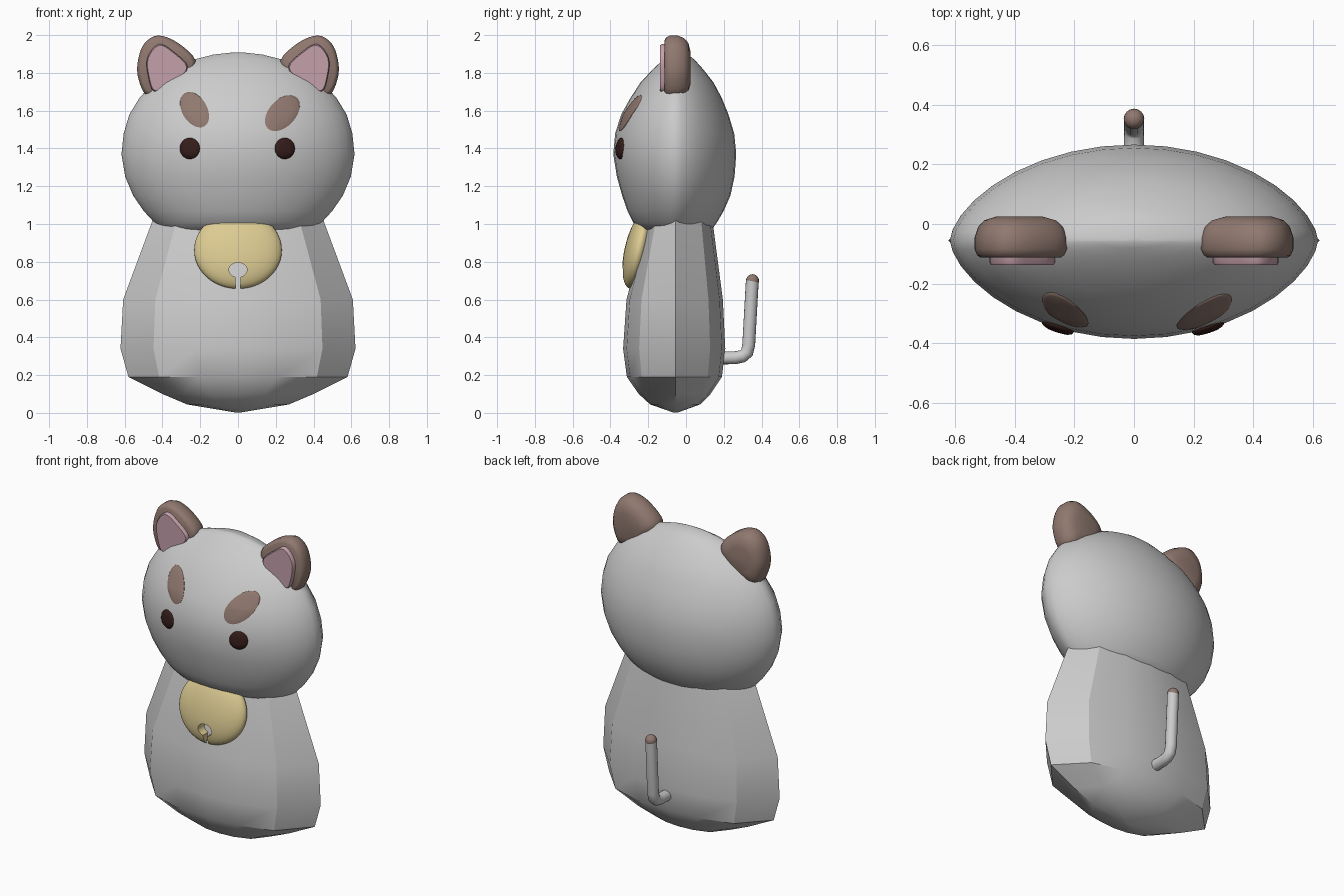
import bpy, bmesh
from math import sin, cos, pi, radians
from mathutils import Vector
from mathutils.bvhtree import BVHTree

if "Cube" in bpy.data.objects:
    bpy.data.objects.remove(bpy.data.objects["Cube"])


def material(name, rgb):
    m = bpy.data.materials.new(name)
    m.diffuse_color = (*rgb, 1)
    m.use_nodes = True
    m.node_tree.nodes["Principled BSDF"].inputs["Base Color"].default_value = m.diffuse_color
    return m


BROWN = material("brown", (0.28, 0.19, 0.16))
PINK = material("pink", (0.55, 0.35, 0.40))
DARK = material("dark", (0.035, 0.012, 0.01))
YELLOW = material("yellow", (0.72, 0.60, 0.29))
YC = -0.055  # depth of the widest line of head and body


def loft(name, rings, mat=None, angle=180):
    """Skin closed rings of equal length and cap both ends."""
    bm = bmesh.new()
    loops = [[bm.verts.new(p) for p in r] for r in rings]
    n = len(loops[0])
    for a, b in zip(loops, loops[1:]):
        for i in range(n):
            j = (i + 1) % n
            bm.faces.new((a[i], a[j], b[j], b[i]))
    bm.faces.new(loops[0])
    bm.faces.new(loops[-1])
    bmesh.ops.recalc_face_normals(bm, faces=bm.faces)
    me = bpy.data.meshes.new(name)
    bm.to_mesh(me)
    bm.free()
    return finish(bpy.data.objects.new(name, me), mat, angle, True)


def finish(ob, mat=None, angle=180, link=False):
    if link:
        bpy.context.collection.objects.link(ob)
    if mat:
        ob.data.materials.append(mat)
    bpy.ops.object.select_all(action='DESELECT')
    bpy.context.view_layer.objects.active = ob
    ob.select_set(True)
    bpy.ops.object.shade_smooth_by_angle(angle=radians(angle))
    return ob


def lens_ring(z, w, front, back, angles, power):
    """Flattened section: half width w, reaching from y=front to y=back."""
    pts = []
    for t in angles:
        c = cos(radians(t))
        end = front if c > 0 else back
        pts.append((w * sin(radians(t)), YC + (end - YC) * abs(c) ** power, z))
    return pts


# Head: rounded, pinched at the sides
head_rows = [(0.94, 0.34, -0.16, 0.08), (0.975, 0.40, -0.245, 0.14),
             (1.01, 0.445, -0.28, 0.165), (1.07, 0.50, -0.31, 0.20),
             (1.15, 0.555, -0.338, 0.235), (1.25, 0.597, -0.366, 0.257),
             (1.37, 0.617, -0.385, 0.266), (1.48, 0.605, -0.375, 0.255),
             (1.58, 0.575, -0.343, 0.225), (1.67, 0.52, -0.293, 0.188),
             (1.75, 0.445, -0.24, 0.145), (1.82, 0.345, -0.175, 0.09),
             (1.87, 0.235, -0.12, 0.045), (1.897, 0.13, -0.08, 0.01),
             (1.908, 0.03, -0.06, -0.045)]
head = loft("head", [lens_ring(*r, [i * 10 for i in range(36)], 1.25) for r in head_rows])

# Body: faceted sack narrowing to the neck
body_rows = [(0.003, 0.02, -0.07, -0.04), (0.045, 0.27, -0.19, 0.075),
             (0.10, 0.40, -0.25, 0.13), (0.19, 0.58, -0.313, 0.19),
             (0.34, 0.622, -0.333, 0.208), (0.60, 0.608, -0.315, 0.195),
             (1.02, 0.452, -0.205, 0.14)]
body_angles = [0, 21, 46, 90, 134, 159, 180, 201, 226, 270, 314, 339]
loft("body", [lens_ring(*r, body_angles, 1.0) for r in body_rows], angle=28)


def rounded(pts, steps=4):
    """Closed Catmull-Rom curve through 2D points."""
    out, n = [], len(pts)
    for i in range(n):
        a, b, c, d = (Vector(pts[(i + k) % n]) for k in (-1, 0, 1, 2))
        for s in range(steps):
            t = s / steps
            out.append(0.5 * (2 * b + (c - a) * t + (2 * a - 5 * b + 4 * c - d) * t ** 2
                              + (3 * b - a - 3 * c + d) * t ** 3))
    return out


# Ears: puffy shell with a flat lining
shell = rounded([(0.48, 1.68), (0.525, 1.76), (0.532, 1.85), (0.50, 1.95), (0.425, 1.998),
                 (0.32, 1.96), (0.225, 1.865), (0.27, 1.77), (0.38, 1.69)])
lining = rounded([(0.44, 1.70), (0.475, 1.78), (0.48, 1.88), (0.42, 1.952),
                  (0.345, 1.915), (0.265, 1.83), (0.34, 1.75)])


def slab(name, outline, side, layers, mat):
    mid = Vector((0.39, 1.82))
    rings = []
    for y, s in layers:
        pts = [mid + (p - mid) * s for p in outline]
        rings.append([(side * p.x, y, p.y) for p in pts])
    loft(name, rings, mat, 50)


for side, label in ((-1, "left"), (1, "right")):
    slab("ear_" + label, shell, side, [(-0.113, 0.86), (-0.105, 0.94), (-0.085, 1), (-0.045, 1),
                                       (-0.01, 0.92), (0.012, 0.78), (0.025, 0.5)], BROWN)
    slab("ear_lining_" + label, lining, side, [(-0.09, 1), (-0.13, 1), (-0.138, 0.95)], PINK)

# Eyes and brows: ovals laid on the head surface
head_tree = BVHTree.FromObject(head, bpy.context.evaluated_depsgraph_get())


def face_patch(name, x, z, long, short, tilt, bulge, mat):
    rings = []
    ca, sa = cos(radians(tilt)), sin(radians(tilt))
    for r, lift in ((1, -0.01), (1, 0.3), (0.9, 0.6), (0.65, 0.9), (0.35, 1), (0.05, 1)):
        ring = []
        for i in range(28):
            u, v = long * r * cos(i * pi / 14), short * r * sin(i * pi / 14)
            px, pz = x + u * ca - v * sa, z + u * sa + v * ca
            hit = head_tree.ray_cast(Vector((px, -2, pz)), Vector((0, 1, 0)))[0]
            ring.append((px, hit.y - bulge * lift, pz))
        rings.append(ring)
    loft(name, rings, mat, 60)


face_patch("eye_left", -0.255, 1.40, 0.056, 0.053, 90, 0.018, DARK)
face_patch("eye_right", 0.248, 1.40, 0.056, 0.053, 90, 0.018, DARK)
face_patch("brow_left", -0.23, 1.605, 0.102, 0.066, 121, 0.008, BROWN)
face_patch("brow_right", 0.235, 1.587, 0.112, 0.071, 47, 0.008, BROWN)

# Bell: flattened ball leaning with the chest, keyhole cut out
bpy.ops.mesh.primitive_uv_sphere_add(segments=40, ring_count=24, radius=1,
                                     location=(0, -0.25, 0.862), rotation=(radians(-13), 0, 0))
bell = bpy.context.object
bell.name = "bell"
bell.scale = (0.232, 0.075, 0.21)
finish(bell, YELLOW, 40)


def cut(cutter, name):
    cutter.name = name
    cutter.hide_render = True
    cutter.hide_set(True)
    mod = bell.modifiers.new(name, 'BOOLEAN')
    mod.operation = 'DIFFERENCE'
    mod.object = cutter


bpy.ops.mesh.primitive_cylinder_add(vertices=28, radius=0.048, depth=0.6,
                                    location=(0, -0.3, 0.757), rotation=(pi / 2, 0, 0))
hole = bpy.context.object
hole.scale = (1, 0.8, 1)
cut(hole, "bell_hole_cutter")
bpy.ops.mesh.primitive_cube_add(size=1, location=(0, -0.3, 0.68))
slot = bpy.context.object
slot.scale = (0.028, 0.6, 0.12)
cut(slot, "bell_slot_cutter")


# Tail: bent tube with a brown tip
def tube(name, points, radius):
    rings, pts = [], [Vector(p) for p in points]
    for i, p in enumerate(pts):
        d = (pts[min(i + 1, len(pts) - 1)] - pts[max(i - 1, 0)]).normalized()
        up = Vector((0, -d.z, d.y))
        rings.append([p + radius * (Vector((1, 0, 0)) * cos(a * pi / 8) + up * sin(a * pi / 8))
                      for a in range(16)])
    return loft(name, rings, None, 50)


tube("tail", [(0, 0.12, 0.29), (0, 0.26, 0.292), (0, 0.30, 0.30), (0, 0.322, 0.318),
              (0, 0.332, 0.36), (0, 0.351, 0.70)], 0.034)
bpy.ops.mesh.primitive_uv_sphere_add(segments=16, ring_count=10, radius=0.0345,
                                     location=(0, 0.352, 0.70))
tip = bpy.context.object
tip.name = "tail_tip"
finish(tip, BROWN)
